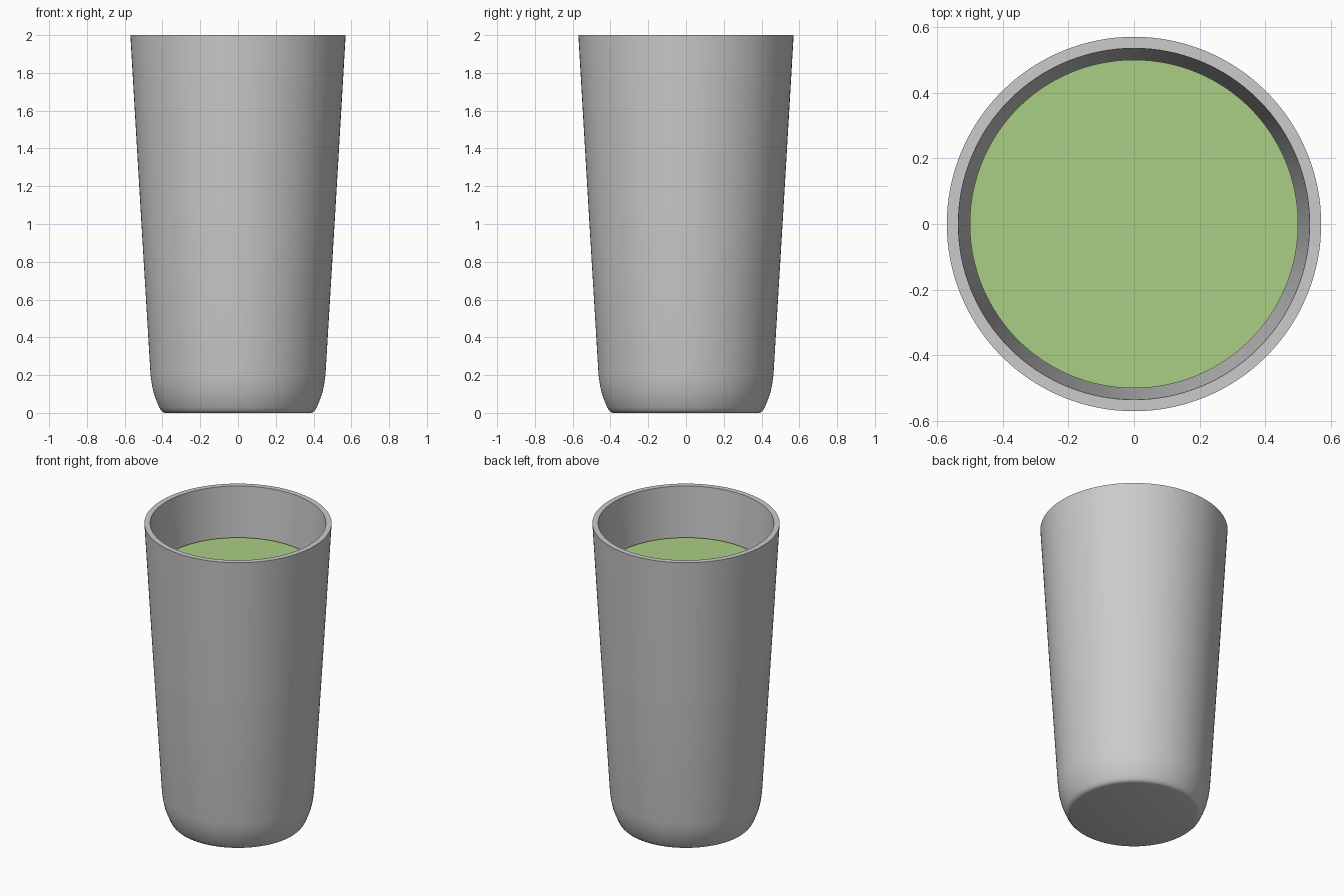
import bpy, bmesh
from math import cos, sin, tau

if "Cube" in bpy.data.objects:
    bpy.data.objects.remove(bpy.data.objects["Cube"])

SEG = 128


def lathe(name, profile, angle=0.6):
    """Revolve (radius, z) points around z; radius 0 makes a single pole."""
    bm = bmesh.new()
    rings = []
    for r, z in profile:
        if r == 0:
            rings.append([bm.verts.new((0, 0, z))] * SEG)
        else:
            rings.append([bm.verts.new((r * cos(tau * i / SEG), r * sin(tau * i / SEG), z))
                          for i in range(SEG)])
    for a, b in zip(rings, rings[1:]):
        for i in range(SEG):
            j = (i + 1) % SEG
            bm.faces.new(list(dict.fromkeys((a[i], a[j], b[j], b[i]))))
    bmesh.ops.recalc_face_normals(bm, faces=bm.faces)
    mesh = bpy.data.meshes.new(name)
    bm.to_mesh(mesh)
    bm.free()
    obj = bpy.data.objects.new(name, mesh)
    bpy.context.collection.objects.link(obj)
    bpy.ops.object.select_all(action='DESELECT')
    obj.select_set(True)
    bpy.context.view_layer.objects.active = obj
    bpy.ops.object.shade_smooth_by_angle(angle=angle)
    return obj


# Tapered cup wall with rounded base, rim and hollow inside
outer = [(0, 0), (0.385, 0), (0.398, 0.004), (0.408, 0.014), (0.417, 0.03),
         (0.432, 0.065), (0.446, 0.105), (0.456, 0.15), (0.463, 0.2),
         (0.516, 1.08), (0.57, 2)]
inner = [(0.535, 2), (0.481, 1.08), (0.428, 0.2), (0.421, 0.155),
         (0.411, 0.115), (0.398, 0.078), (0.384, 0.046), (0.37, 0.036), (0, 0.035)]
lathe("cup", outer + inner)

# Drink, just clear of the inside wall
drink = lathe("drink", [(0, 0.05), (0.355, 0.05), (0.385, 0.09), (0.405, 0.15),
                        (0.414, 0.2), (0.5, 1.67), (0, 1.67)])
mat = bpy.data.materials.new("drink_green")
mat.diffuse_color = (0.40, 0.62, 0.23, 1)
mat.use_nodes = True
mat.node_tree.nodes["Principled BSDF"].inputs["Base Color"].default_value = mat.diffuse_color
drink.data.materials.append(mat)
